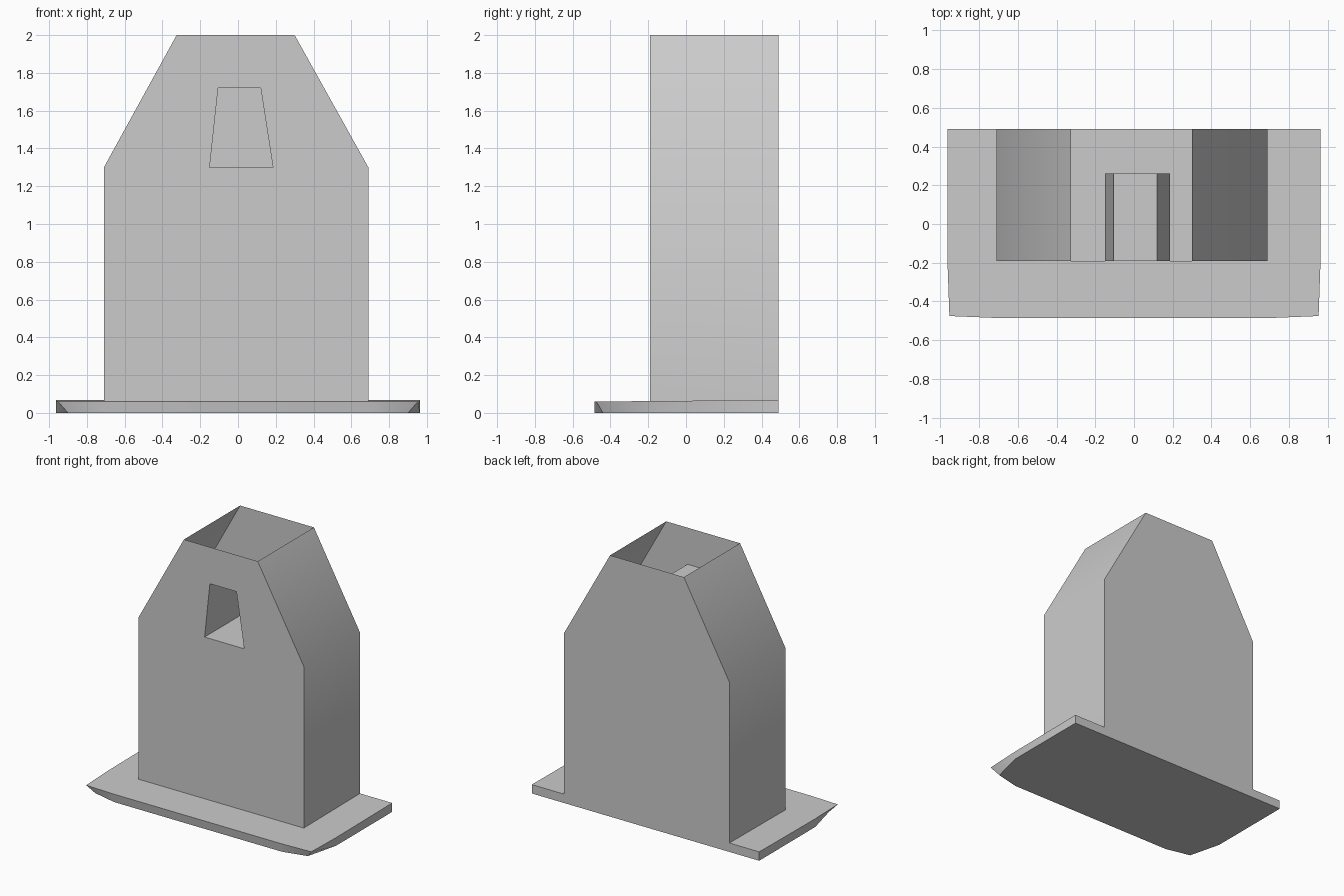
import bpy, bmesh

if "Cube" in bpy.data.objects:
    bpy.data.objects.remove(bpy.data.objects["Cube"])

FRONT, BACK, NICHE = -0.19, 0.49, 0.26     # depths along y


def make_object(name, faces):
    """Build one welded mesh from lists of corner points."""
    bm = bmesh.new()
    for pts in faces:
        bm.faces.new([bm.verts.new(p) for p in pts])
    bmesh.ops.remove_doubles(bm, verts=bm.verts, dist=0.0005)
    bmesh.ops.recalc_face_normals(bm, faces=bm.faces)
    me = bpy.data.meshes.new(name)
    bm.to_mesh(me)
    bm.free()
    ob = bpy.data.objects.new(name, me)
    bpy.context.collection.objects.link(ob)
    bpy.ops.object.select_all(action='DESELECT')
    ob.select_set(True)
    bpy.context.view_layer.objects.active = ob
    bpy.ops.object.shade_smooth_by_angle(angle=0.5236)
    return ob


def at(profile, y):
    return [(x, y, z) for x, z in profile]


def strip(a, b):
    """Quads joining two matching point rows."""
    return [[a[i], a[i + 1], b[i + 1], b[i]] for i in range(len(a) - 1)]


def top_z(y):
    """The plate's top rises slightly to the back."""
    return 0.06 + 0.008 * (y + 0.485) / 0.975


# hollow tower, open at the top and into the plate below
left = [(-0.71, top_z(FRONT)), (-0.71, 1.30), (-0.325, 2.0)]
right = [(0.69, top_z(FRONT)), (0.69, 1.30), (0.30, 2.0)]
back_left = at([(-0.71, 0.0)] + left[1:], BACK)
back_right = at([(0.69, 0.0)] + right[1:], BACK)
fl, fr = at(left, FRONT), at(right, FRONT)
tower = strip(fl, back_left) + strip(fr, back_right)
tower.append(back_left + back_right[::-1])

# front wall around the window, then the niche behind it
window = [(-0.15, 1.30), (-0.105, 1.72), (0.12, 1.72), (0.185, 1.30)]
w = at(window, FRONT)
tower += [fl + [w[1], w[0]], fr + [w[2], w[3]],
          [fl[2], fr[2], w[2], w[1]], [fl[0], fr[0], w[3], w[0]]]
deep = at(window, NICHE)
tower += strip(w + w[:1], deep + deep[:1])
tower.append(deep)
make_object("tower", tower)

# base plate with its front corners undercut
rim = [(-0.963, BACK), (-0.963, -0.19), (-0.953, -0.475), (-0.71, -0.485),
       (0.71, -0.485), (0.953, -0.475), (0.963, -0.19), (0.963, BACK)]
upper = [(x, y, top_z(y)) for x, y in rim]
lower = [(x, y, 0.0) for x, y in rim]
lower[2], lower[5] = (-0.90, -0.44, 0.0), (0.90, -0.44, 0.0)
notch = [(0.69, BACK), (0.69, FRONT), (-0.71, FRONT), (-0.71, BACK)]
plate = strip(upper, lower) + [lower]
plate.append(upper + [(x, y, top_z(y)) for x, y in notch])
# back edge on either side of the tower
for outer, inner in ((-0.963, -0.71), (0.963, 0.69)):
    z = top_z(BACK)
    plate.append([(outer, BACK, 0), (inner, BACK, 0),
                  (inner, BACK, z), (outer, BACK, z)])
make_object("base_plate", plate)
